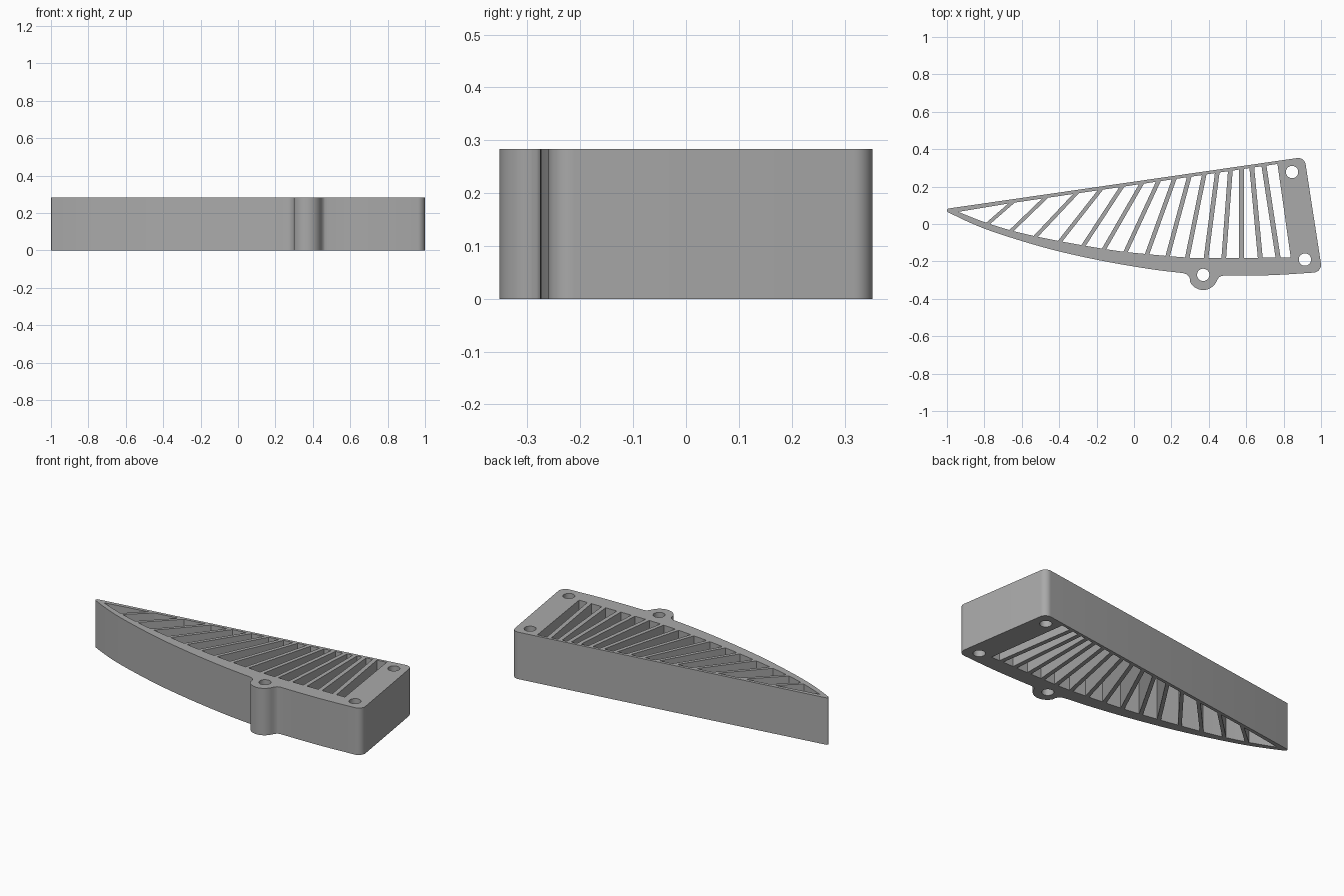
import bpy
import math
from mathutils import Vector
from mathutils.geometry import interpolate_bezier

HEIGHT = 0.283

if "Cube" in bpy.data.objects:
    bpy.data.objects.remove(bpy.data.objects["Cube"])


def arc(cx, cy, r, start, end, steps=16):
    """Points along an arc, angles in degrees."""
    angles = [math.radians(start + (end - start) * i / steps) for i in range(steps + 1)]
    return [(cx + r * math.cos(a), cy + r * math.sin(a)) for a in angles]


def smooth(points, steps=5):
    """Smooth path through the given points."""
    p = [Vector((x, y, 0)) for x, y in points]
    out = []
    for i in range(len(p) - 1):
        before, after = p[max(i - 1, 0)], p[min(i + 2, len(p) - 1)]
        seg = interpolate_bezier(p[i], p[i] + (p[i + 1] - before) / 6,
                                 p[i + 1] - (after - p[i]) / 6, p[i + 1], steps + 1)
        out += [(v.x, v.y) for v in seg[:-1]]
    return out + [points[-1]]


# Inner edges of the frame, between which the slats run
LOWER = smooth([(-0.94, 0.065), (-0.8, 0.01), (-0.655, -0.035), (-0.52, -0.067),
                (-0.395, -0.092), (-0.24, -0.12), (-0.08, -0.145), (0.08, -0.162),
                (0.24, -0.176), (0.4, -0.183), (0.84, -0.178)])


def upper_y(x):
    return 0.07 + 0.147 * (x + 0.94)


def lower_y(x):
    for (x0, y0), (x1, y1) in zip(LOWER, LOWER[1:]):
        if x <= x1:
            return y0 + (y1 - y0) * (x - x0) / (x1 - x0)
    return LOWER[-1][1]


# Outer outline: curved lower edge, screw tab, rounded right corners, pointed tip
outline = smooth([(-0.996, 0.064), (-0.87, 0.004), (-0.72, -0.053), (-0.45, -0.134),
                  (-0.18, -0.195), (0.08, -0.24), (0.265, -0.263)])
outline += smooth([(0.28, -0.268), (0.293, -0.28), (0.3, -0.297)])
outline += arc(0.37, -0.275, 0.078, 205, 335)
outline += smooth([(0.448, -0.293), (0.46, -0.281), (0.478, -0.276)])
outline += smooth([(0.58, -0.276), (0.72, -0.274), (0.84, -0.268)])
outline += arc(0.958, -0.218, 0.042, -85, 8, 10)
outline += arc(0.878, 0.313, 0.04, 8, 98, 10)
outline += arc(-0.99, 0.073, 0.01, 98, 200, 6)

# Slats: x where each meets the lower and upper inner edge
slats = [(-0.78, -0.655), (-0.655, -0.475), (-0.525, -0.31), (-0.395, -0.18),
         (-0.27, -0.065), (-0.16, 0.04), (-0.045, 0.13), (0.07, 0.215),
         (0.18, 0.295), (0.285, 0.375), (0.385, 0.445), (0.48, 0.515),
         (0.575, 0.575), (0.675, 0.63), (0.77, 0.695)]


def slat_edges(low, top, half):
    """Left and right side of a slat, as lower and upper x."""
    a = math.atan2(top - low, upper_y(top) - lower_y(low))
    slope = (lower_y(low + 0.01) - lower_y(low - 0.01)) / 0.02
    d_low = half / (math.cos(a) - slope * math.sin(a))
    d_top = half / (math.cos(a) - 0.147 * math.sin(a))
    return (low - d_low, top - d_top), (low + d_low, top + d_top)


edges = [(-0.94, -0.94)]
for i, (low, top) in enumerate(slats):
    edges += slat_edges(low, top, 0.0095 + 0.004 * i / len(slats))
edges.append((0.838, 0.767))

# Slots are the gaps between neighbouring slats
slots = []
for (l0, t0), (l1, t1) in zip(edges[::2], edges[1::2]):
    floor = [(x, lower_y(x)) for x in (l0 + (l1 - l0) * k / 3 for k in range(4))]
    roof = [(t1, upper_y(t1))]
    if t0 > -0.94:
        roof.append((t0, upper_y(t0)))
    slots.append(floor + roof)

# Screw holes
holes = [arc(x, y, 0.033, 0, 360, 32)[:-1]
         for x, y in [(0.37, -0.272), (0.845, 0.278), (0.914, -0.19)]]

# Extrude the whole profile
curve = bpy.data.curves.new("vent_grille", "CURVE")
curve.dimensions = "2D"
curve.fill_mode = "BOTH"
curve.extrude = HEIGHT / 2
for loop in [outline] + slots + holes:
    spline = curve.splines.new("POLY")
    spline.points.add(len(loop) - 1)
    for point, (x, y) in zip(spline.points, loop):
        point.co = (x, y, 0, 1)
    spline.use_cyclic_u = True

grille = bpy.data.objects.new("vent_grille", curve)
bpy.context.collection.objects.link(grille)
grille.location.z = HEIGHT / 2
bpy.ops.object.select_all(action="DESELECT")
grille.select_set(True)
bpy.context.view_layer.objects.active = grille
bpy.ops.object.convert(target="MESH")
grille = bpy.context.object

# Weld caps to walls and shade
bpy.ops.object.mode_set(mode="EDIT")
bpy.ops.mesh.select_all(action="SELECT")
bpy.ops.mesh.remove_doubles(threshold=0.0005)
bpy.ops.mesh.normals_make_consistent(inside=False)
bpy.ops.object.mode_set(mode="OBJECT")
bpy.ops.object.shade_smooth_by_angle(angle=math.radians(30))

# Grey plastic
grey = bpy.data.materials.new("grey_plastic")
grey.use_nodes = True
colour = (0.4, 0.4, 0.4, 1)
grey.diffuse_color = colour
grey.node_tree.nodes["Principled BSDF"].inputs["Base Color"].default_value = colour
grille.data.materials.clear()
grille.data.materials.append(grey)
